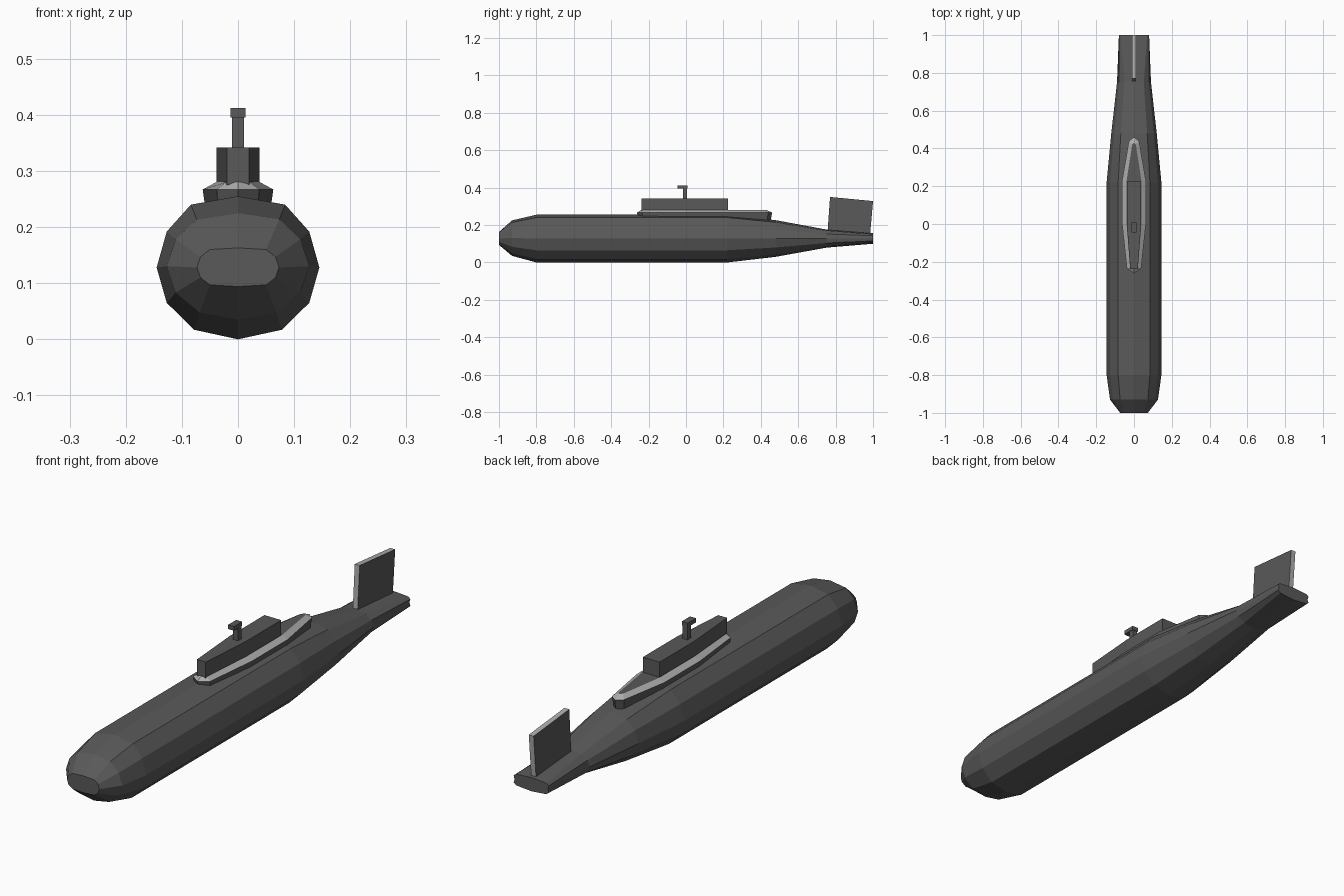
import bpy, bmesh

if "Cube" in bpy.data.objects:
    bpy.data.objects.remove(bpy.data.objects["Cube"])


def material(name, v):
    m = bpy.data.materials.new(name)
    m.diffuse_color = (v, v, v, 1)
    m.use_nodes = True
    m.node_tree.nodes["Principled BSDF"].inputs["Base Color"].default_value = m.diffuse_color
    return m


dark = material("dark_grey", 0.1)
light = material("light_grey", 0.42)


def loft(name, rings, light_faces=None):
    """Skin a list of equal-length closed rings and cap both ends."""
    bm = bmesh.new()
    vs = [[bm.verts.new(p) for p in r] for r in rings]
    n = len(vs[0])
    bm.faces.new(vs[0])
    bm.faces.new(vs[-1])
    for a, b in zip(vs, vs[1:]):
        for i in range(n):
            j = (i + 1) % n
            bm.faces.new((a[i], a[j], b[j], b[i]))
    bmesh.ops.recalc_face_normals(bm, faces=bm.faces)
    if light_faces:
        for f in bm.faces:
            f.material_index = int(light_faces(f))
    me = bpy.data.meshes.new(name)
    bm.to_mesh(me)
    bm.free()
    me.materials.append(dark)
    me.materials.append(light)
    ob = bpy.data.objects.new(name, me)
    bpy.context.collection.objects.link(ob)
    return ob


def mirrored(half):
    """Close a half outline across x = 0."""
    return half + [(-x, v) for x, v in reversed(half) if x > 0]


def box(name, x, y0, y1, z0, z1):
    return loft(name, [[(-x, y0, z), (x, y0, z), (x, y1, z), (-x, y1, z)] for z in (z0, z1)])


# Hull: one twelve-sided section scaled along the length, flat tail section
full = mirrored([(0, 0), (.078, .017), (.127, .065), (.145, .128),
                 (.127, .192), (.084, .24), (0, .255)])
nose = mirrored([(0, .094), (.05, .097), (.067, .11), (.073, .128),
                 (.067, .147), (.05, .16), (0, .163)])
tail = mirrored([(0, .1), (.068, .106), (.08, .115), (.075, .128),
                 (.08, .143), (.07, .151), (0, .156)])
stations = [(-.8, 1, 0, .255), (.22, 1, 0, .255), (.48, .83, .03, .226), (.75, .62, .079, .176)]
rings = [[(x, -1, z) for x, z in nose],
         [(x * .875, -.93, .035 + z * .19 / .255) for x, z in full]]
for y, s, z0, z1 in stations:
    rings.append([(x * s, y, z0 + z * (z1 - z0) / .255) for x, z in full])
rings.append([(x, 1, z) for x, z in tail])
loft("hull", rings)

# Deck casing with a bright bevelled rim
foot = mirrored([(0, -.25), (.033, -.225), (.054, 0), (.054, .23), (.022, .43), (0, .45)])
rim = mirrored([(0, -.262), (.038, -.235), (.063, 0), (.063, .23), (.027, .44), (0, .46)])
deck = mirrored([(0, -.24), (.021, -.23), (.039, 0), (.039, .23), (.01, .42), (0, .43)])
loft("deck_casing",
     [[(x, y, .205) for x, y in foot], [(x, y, .267) for x, y in rim],
      [(x, y, .28) for x, y in deck]],
     lambda f: len(f.verts) == 4 and f.calc_center_median().z > .268)

# Conning tower and periscope
tower = mirrored([(.02, -.237), (.038, 0), (.038, .225)])
loft("conning_tower", [[(x, y, z) for x, y in tower] for z in (.275, .342)])
box("periscope_post", .011, -.016, .006, .34, .398)
box("periscope_head", .0135, -.045, .008, .395, .412)

# Rudder with bright edges
fin = [(.757, .165), (.77, .35), (1, .328), (.984, .145)]
loft("rudder", [[(x, y, z) for y, z in fin] for x in (-.011, .011)],
     lambda f: abs(f.normal.x) < .5)
